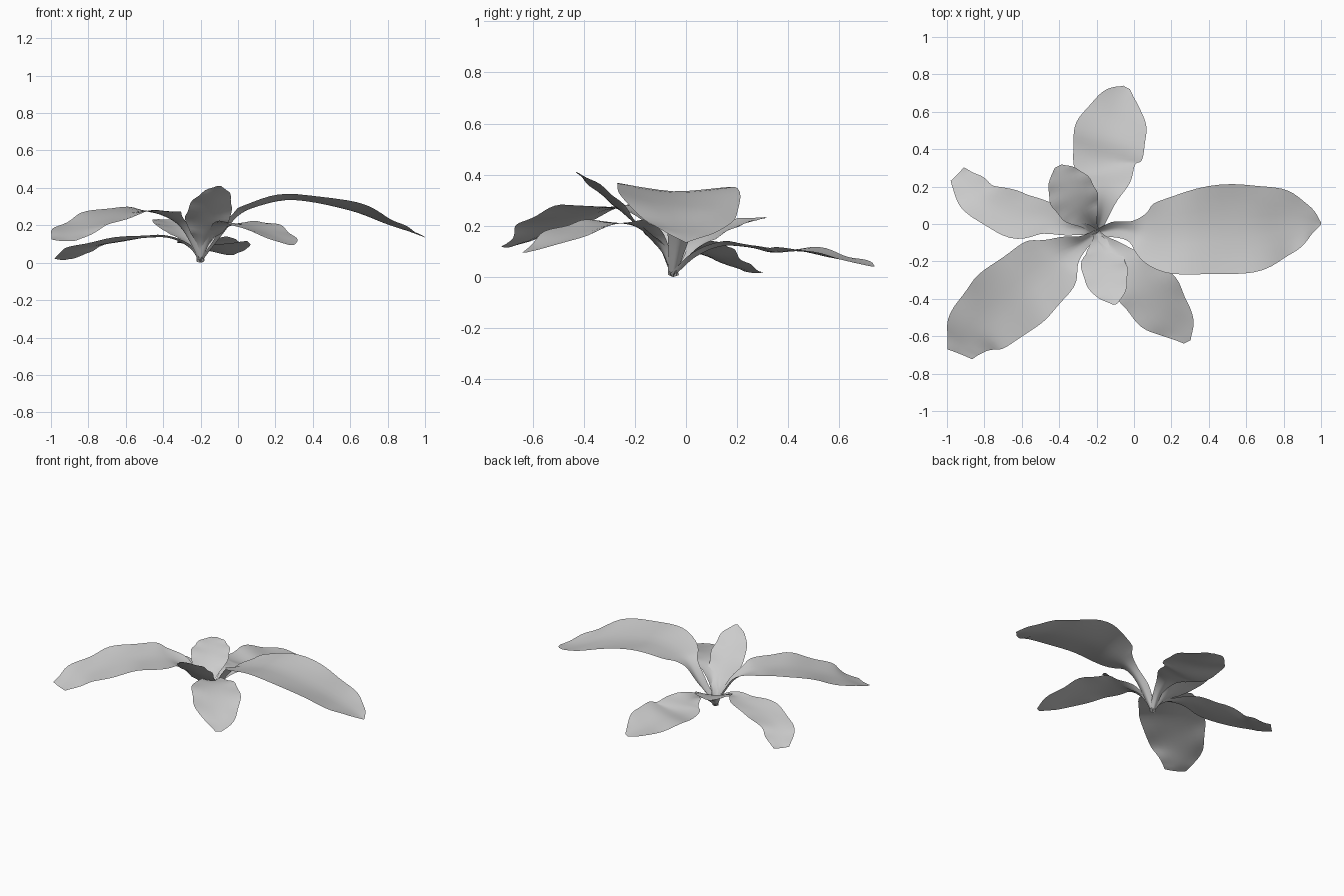
import bpy
import math
from mathutils import Vector

cube = bpy.data.objects.get("Cube")
if cube:
    bpy.data.objects.remove(cube, do_unlink=True)

# One flat grey for every leaf
grey = bpy.data.materials.new("leaf grey")
grey.use_nodes = True
colour = (0.6, 0.6, 0.6, 1.0)
grey.diffuse_color = colour
grey.node_tree.nodes["Principled BSDF"].inputs["Base Color"].default_value = colour

UP = Vector((0, 0, 1))
ROOT = (-.2, -.05, 0, .018)   # shared foot of all stalks: x, y, z, half width
STEPS = 5                     # rows between two stations
HALF = 4                      # columns on each side of the midrib


def catmull(a, b, c, d, t):
    """Smooth interpolation between stations b and c."""
    return (2 * b + (c - a) * t + (2 * a - 5 * b + 4 * c - d) * t * t
            + (3 * b - a - 3 * c + d) * t ** 3) / 2


def smooth_rows(stations):
    """Resample stations into evenly flowing rows."""
    pts = [Vector(s) for s in stations]
    pts = [2 * pts[0] - pts[1]] + pts + [2 * pts[-1] - pts[-2]]
    rows = []
    for i in range(len(pts) - 3):
        rows += [catmull(*pts[i:i + 4], k / STEPS) for k in range(STEPS)]
    return rows + [pts[-2]]


def leaf(name, stations, roll=0.0, fold=0.08, phase=0.0):
    """Sweep a folded, rippled blade along a midrib."""
    rows = smooth_rows([ROOT] + stations)
    mids = [r.to_3d() for r in rows]
    last = len(rows) - 1
    verts, faces = [], []
    for i, row in enumerate(rows):
        tangent = (mids[min(i + 1, last)] - mids[max(i - 1, 0)]).normalized()
        side = tangent.cross(UP).normalized()
        normal = side.cross(tangent)
        width = max(row.w, .004)
        t = i / last
        # stalk is a deep channel that opens out into the blade
        channel = fold + .7 * max(0, 1 - 3 * t)
        for j in range(-HALF, HALF + 1):
            u = j / HALF
            wave = math.sin(t * 29 + phase + 2 * u)
            reach = u * width * (1 + .03 * wave * abs(u))
            lift = width * (channel * abs(u) ** 1.5 + roll * u + .03 * wave * u * u)
            verts.append(mids[i] + side * reach + normal * lift)
    cols = 2 * HALF + 1
    for i in range(last):
        for j in range(cols - 1):
            a = i * cols + j
            faces.append((a, a + 1, a + cols + 1, a + cols))
    mesh = bpy.data.meshes.new(name)
    mesh.from_pydata(verts, [], faces)
    mesh.materials.append(grey)
    mesh.shade_smooth()
    obj = bpy.data.objects.new(name, mesh)
    bpy.context.collection.objects.link(obj)
    # keep the foot of the stalk on the ground
    for v in mesh.vertices:
        v.co.z = max(v.co.z, 0)
    return obj


# Outer leaves: stations are x, y, z, half width
leaf("long_left_leaf", [
    (-.1, -.03, .13, .04), (0, -.04, .25, .06), (.1, -.06, .3, .165),
    (.3, -.05, .335, .225), (.6, -.02, .28, .235), (.8, .005, .205, .18),
    (.92, .01, .165, .1), (1, 0, .135, .005)], roll=.04, fold=.12)

leaf("front_right_leaf", [
    (-.29, -.11, .17, .04), (-.37, -.16, .24, .1), (-.45, -.23, .27, .175),
    (-.58, -.33, .27, .2), (-.72, -.45, .23, .2), (-.84, -.55, .18, .165),
    (-.905, -.64, .135, .105), (-.93, -.695, .115, .07)], roll=.04, phase=1)

leaf("back_right_leaf", [
    (-.26, -.03, .08, .03), (-.36, -.02, .13, .04), (-.48, .03, .135, .09),
    (-.63, .05, .115, .125), (-.79, .11, .085, .105), (-.87, .18, .05, .095),
    (-.92, .24, .025, .065), (-.945, .265, .015, .05)], roll=-.06, phase=2)

leaf("back_leaf", [
    (-.17, .04, .08, .03), (-.155, .14, .12, .07), (-.145, .25, .115, .135),
    (-.15, .34, .095, .175), (-.13, .45, .1, .195), (-.1, .57, .075, .165),
    (-.07, .67, .055, .1), (-.04, .73, .04, .02)], phase=3)

leaf("front_left_leaf", [
    (-.15, -.1, .12, .03), (-.08, -.17, .19, .07), (-.02, -.25, .21, .13),
    (.06, -.34, .2, .155), (.15, -.45, .165, .145), (.24, -.55, .12, .09),
    (.285, -.63, .095, .02)], phase=4)

# Upright inner leaves
leaf("inner_front_leaf", [
    (-.19, -.09, .09, .03), (-.17, -.15, .16, .09), (-.16, -.23, .235, .12),
    (-.14, -.31, .31, .11), (-.115, -.38, .37, .075), (-.1, -.43, .41, .01)],
    roll=.06, phase=5)

leaf("inner_back_leaf", [
    (-.24, .01, .08, .04), (-.28, .07, .14, .1), (-.32, .14, .18, .125),
    (-.355, .21, .205, .115), (-.385, .27, .222, .075), (-.405, .31, .23, .02)],
    fold=.12, phase=6)
